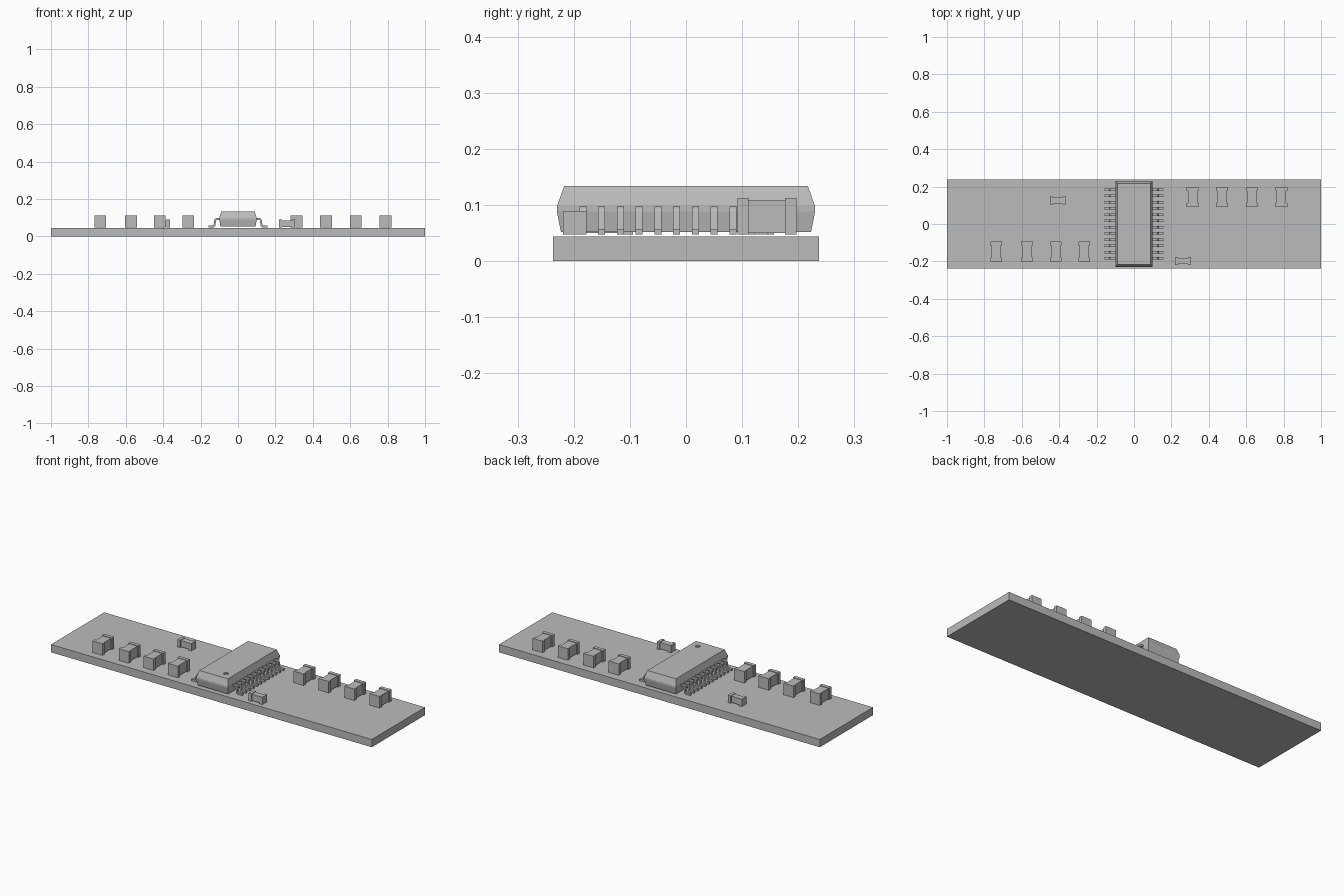
import bpy
import bmesh
from math import radians, pi, sin, cos
from mathutils import Matrix, Vector

if "Cube" in bpy.data.objects:
    bpy.data.objects.remove(bpy.data.objects["Cube"])

grey = bpy.data.materials.new("plain grey")
grey.use_nodes = True
grey.diffuse_color = (0.5, 0.5, 0.5, 1)
grey.node_tree.nodes["Principled BSDF"].inputs["Base Color"].default_value = (0.5, 0.5, 0.5, 1)

BOARD_TOP = 0.044
SEAT = 0.047  # underside of the soldered parts


def finish(name, bm):
    bmesh.ops.recalc_face_normals(bm, faces=bm.faces)
    mesh = bpy.data.meshes.new(name)
    bm.to_mesh(mesh)
    bm.free()
    mesh.materials.append(grey)
    obj = bpy.data.objects.new(name, mesh)
    bpy.context.collection.objects.link(obj)
    return obj


def add_box(bm, centre, size):
    bmesh.ops.create_cube(bm, size=1, matrix=Matrix.Translation(centre) @ Matrix.Diagonal((*size, 1)))


def two_terminal_part(name, x, y, length, width, height, cap, inset, turn=0):
    """Ceramic body with a slightly larger metal cap on each end."""
    bm = bmesh.new()
    mid = height / 2
    for side in (-1, 1):
        add_box(bm, (0, side * (length - cap) / 2, mid), (width, cap, height))
    add_box(bm, (0, 0, mid), (width - 2 * inset, length - 2 * cap, height - 0.006))
    obj = finish(name, bm)
    obj.location = (x, y, SEAT)
    obj.rotation_euler.z = radians(turn)
    return obj


# Circuit board
bm = bmesh.new()
add_box(bm, (0, 0, BOARD_TOP / 2), (2, 0.474, BOARD_TOP))
finish("circuit_board", bm)

# Moulded package, lofted through rectangles (half x, half y, z)
bm = bmesh.new()
rings = []
for hx, hy, z in ((0.094, 0.223, 0.052), (0.1, 0.23, 0.088),
                  (0.1, 0.23, 0.098), (0.089, 0.217, 0.134)):
    rings.append([bm.verts.new((sx * hx, sy * hy, z))
                  for sx, sy in ((-1, -1), (1, -1), (1, 1), (-1, 1))])
for low, high in zip(rings, rings[1:]):
    for i in range(4):
        j = (i + 1) % 4
        bm.faces.new((low[i], low[j], high[j], high[i]))
bm.faces.new(rings[0])
bm.faces.new(rings[-1])
package = finish("chip_package", bm)

# Round dimple marking the first pin
bm = bmesh.new()
bmesh.ops.create_cone(bm, cap_ends=True, segments=24, radius1=0.013, radius2=0.013,
                      depth=0.02, matrix=Matrix.Translation((0.045, -0.17, 0.138)))
cutter = finish("dimple_cutter", bm)
cutter.hide_render = True
cutter.hide_viewport = True
cut = package.modifiers.new("dimple", "BOOLEAN")
cut.operation = "DIFFERENCE"
cut.object = cutter

# Gull-wing leads: one bent strip, repeated along y and mirrored in x
PITCH, LEAD_WIDTH, BEND = 0.0334, 0.0125, 0.008
path = [Vector((0.094, 0.092))]
for k in range(5):  # shoulder bend
    a = pi / 2 * (1 - k / 4)
    path.append(Vector((0.114 + BEND * cos(a), 0.084 + BEND * sin(a))))
for k in range(5):  # foot bend
    a = pi + pi / 2 * k / 4
    path.append(Vector((0.134 + BEND * cos(a), 0.060 + BEND * sin(a))))
path.append(Vector((0.158, 0.052)))

bm = bmesh.new()
start = -5.5 * PITCH
rows = [[bm.verts.new((p.x, start + s * LEAD_WIDTH / 2, p.y)) for s in (-1, 1)] for p in path]
for a, b in zip(rows, rows[1:]):
    bm.faces.new((a[0], a[1], b[1], b[0]))
leads = finish("chip_leads", bm)
solid = leads.modifiers.new("thickness", "SOLIDIFY")
solid.thickness = 0.01
solid.offset = 0
solid.use_even_offset = True
array = leads.modifiers.new("row", "ARRAY")
array.count = 12
array.use_relative_offset = False
array.use_constant_offset = True
array.constant_offset_displace = (0, PITCH, 0)
leads.modifiers.new("other_side", "MIRROR")

# Two rows of four large capacitors
for label, y, xs in (("front", -0.147, (-0.737, -0.572, -0.418, -0.266)),
                     ("back", 0.144, (0.313, 0.47, 0.63, 0.788))):
    for n, x in enumerate(xs, 1):
        two_terminal_part(f"{label}_capacitor_{n}", x, y, 0.105, 0.063, 0.065, 0.02, 0.006)

# Two small resistors lying across the board
two_terminal_part("back_resistor", -0.407, 0.125, 0.086, 0.042, 0.042, 0.017, 0.005, 90)
two_terminal_part("front_resistor", 0.262, -0.198, 0.086, 0.042, 0.042, 0.017, 0.005, 90)
